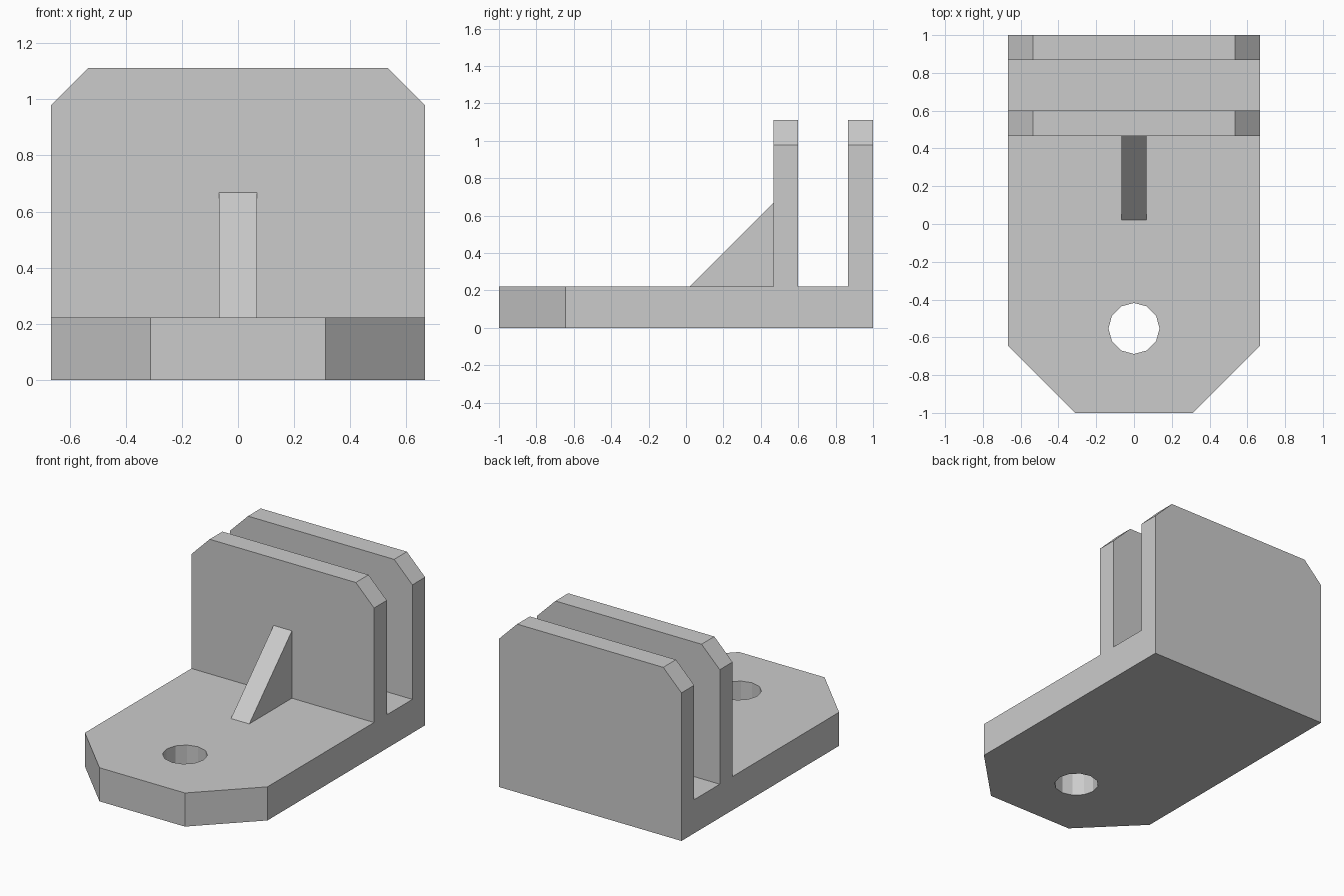
import bpy, bmesh
from mathutils import Matrix

if "Cube" in bpy.data.objects:
    bpy.data.objects.remove(bpy.data.objects["Cube"])

grey = bpy.data.materials.new("plain grey")
grey.use_nodes = True
grey.diffuse_color = (0.6, 0.6, 0.6, 1)
grey.node_tree.nodes["Principled BSDF"].inputs["Base Color"].default_value = grey.diffuse_color

HALF_W, BASE_TOP, WALL_TOP = 0.667, 0.222, 1.111


def extrude_side_profile(points, half_width):
    """Extrude a (y, z) outline symmetrically across x."""
    bm = bmesh.new()
    face = bm.faces.new([bm.verts.new((-half_width, y, z)) for y, z in points])
    new = bmesh.ops.extrude_face_region(bm, geom=[face])["geom"]
    bmesh.ops.translate(bm, vec=(2 * half_width, 0, 0),
                        verts=[v for v in new if isinstance(v, bmesh.types.BMVert)])
    bmesh.ops.recalc_face_normals(bm, faces=bm.faces)
    return bm


def chamfer(bm, rule, size):
    """Cut flat corners on every edge whose two ends satisfy the rule."""
    edges = [e for e in bm.edges if all(rule(v.co) for v in e.verts)
             and abs(e.verts[0].co.x - e.verts[1].co.x) < 0.01]
    bmesh.ops.bevel(bm, geom=edges, offset=size, offset_type='OFFSET',
                    segments=1, affect='EDGES', clamp_overlap=False)


def add_object(name, bm):
    mesh = bpy.data.meshes.new(name)
    bm.to_mesh(mesh)
    bm.free()
    mesh.materials.append(grey)
    obj = bpy.data.objects.new(name, mesh)
    bpy.context.collection.objects.link(obj)
    return obj


# Base with two upright walls and a slot between them
body = extrude_side_profile([
    (-1, 0), (1, 0), (1, WALL_TOP), (0.867, WALL_TOP), (0.867, BASE_TOP),
    (0.6, BASE_TOP), (0.6, WALL_TOP), (0.467, WALL_TOP), (0.467, BASE_TOP),
    (-1, BASE_TOP)], HALF_W)
chamfer(body, lambda co: co.z > 1, 0.133)
chamfer(body, lambda co: co.y < -0.9, 0.355)
bracket = add_object("bracket_body", body)

# Twelve-sided bolt hole through the base
bm = bmesh.new()
bmesh.ops.create_cone(bm, cap_ends=True, segments=12, radius1=0.135, radius2=0.135,
                      depth=1, matrix=Matrix.Translation((0, -0.553, 0)))
cutter = add_object("hole_cutter", bm)
cutter.hide_render = True
cut = bracket.modifiers.new("bolt_hole", 'BOOLEAN')
cut.object, cut.operation, cut.solver = cutter, 'DIFFERENCE', 'EXACT'
bpy.context.view_layer.objects.active = bracket
bpy.ops.object.modifier_apply(modifier=cut.name)
bpy.data.objects.remove(cutter)

# Triangular rib bracing the front wall
add_object("support_rib", extrude_side_profile(
    [(0.022, BASE_TOP), (0.467, BASE_TOP), (0.467, 0.667)], 0.067))
